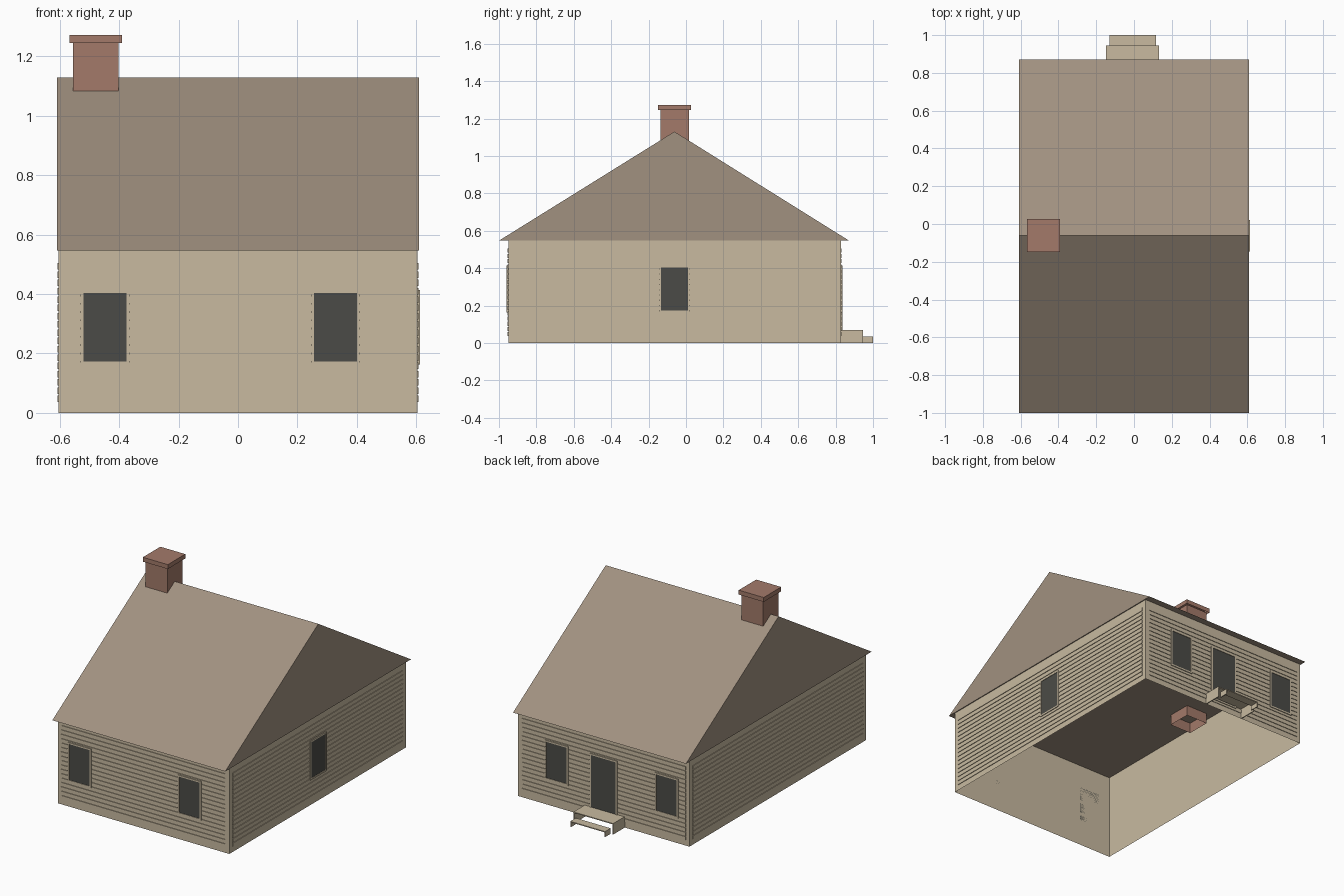
import bpy
import bmesh
from mathutils import Vector

cube = bpy.data.objects.get("Cube")
if cube:
    bpy.data.objects.remove(cube, do_unlink=True)


def material(name, hex_code):
    rgb = [int(hex_code[i:i + 2], 16) / 255 for i in (0, 2, 4)]
    colour = [c / 12.92 if c < 0.04 else ((c + 0.055) / 1.055) ** 2.4 for c in rgb] + [1]
    mat = bpy.data.materials.new(name)
    mat.use_nodes = True
    mat.diffuse_color = colour
    mat.node_tree.nodes["Principled BSDF"].inputs["Base Color"].default_value = colour
    return mat


TAN = material("tan siding", "c8baa0")
BROWN = material("brown roof", "a19180")
BRICK = material("red brick", "a37a6a")
DARK = material("dark glass", "4b4b47")


def add_box(bm, lo, hi, open_axes=()):
    """Box between two corners, leaving out the faces whose normal is listed."""
    lo, hi = Vector(lo), Vector(hi)
    made = bmesh.ops.create_cube(bm, size=1)["verts"]
    for v in made:
        v.co = Vector((lo[i] + (v.co[i] + 0.5) * (hi[i] - lo[i]) for i in range(3)))
    faces = {f for v in made for f in v.link_faces}
    for f in faces:
        f.normal_update()
    drop = [f for f in faces if any(f.normal.dot(Vector(a)) > 0.9 for a in open_axes)]
    bmesh.ops.delete(bm, geom=drop, context="FACES_ONLY")


def finish(name, bm, mat):
    mesh = bpy.data.meshes.new(name)
    bm.to_mesh(mesh)
    bm.free()
    mesh.materials.append(mat)
    obj = bpy.data.objects.new(name, mesh)
    bpy.context.collection.objects.link(obj)
    return obj


def boxes(name, mat, corners, open_axes=()):
    bm = bmesh.new()
    for lo, hi in corners:
        add_box(bm, lo, hi, open_axes)
    return finish(name, bm, mat)


UP, DOWN = (0, 0, 1), (0, 0, -1)
HALF_X, FRONT, BACK, EAVE = 0.604, -0.95, 0.828, 0.547

# Hollow wall shell, open below
boxes("wall_shell", TAN, [((-HALF_X, FRONT, 0), (HALF_X, BACK, EAVE))], (UP, DOWN))

# Gable roof prism with a flat ceiling underneath
bm = bmesh.new()
profile = [(-1, EAVE), (0.872, EAVE), (-0.062, 1.13)]
end = bm.faces.new([bm.verts.new((-0.61, y, z)) for y, z in profile])
out = bmesh.ops.extrude_face_region(bm, geom=[end], use_keep_orig=True)
for v in out["geom"]:
    if isinstance(v, bmesh.types.BMVert):
        v.co.x = 0.61
bmesh.ops.recalc_face_normals(bm, faces=bm.faces)
finish("roof", bm, BROWN)


def on_wall(side, u0, u1, z0, z1, depth):
    """Corners of a slab lying on the named wall."""
    if side in ("front", "back"):
        base, sign = (FRONT, -1) if side == "front" else (BACK, 1)
        y0, y1 = sorted((base, base + sign * depth))
        return (u0, y0, z0), (u1, y1, z1)
    sign = 1 if side == "left" else -1
    x0, x1 = sorted((sign * HALF_X, sign * (HALF_X + depth)))
    return (x0, u0, z0), (x1, u1, z1)


# Horizontal siding boards with narrow grooves between them
PITCH, GAP = 0.0279, 0.006
for side in ("front", "back", "left", "right"):
    u0, u1 = (-0.58, 0.575) if side in ("front", "back") else (-0.92, 0.797)
    rows = [0.036 + i * PITCH for i in range(17)]
    boxes(side + "_siding", TAN,
          [on_wall(side, u0, u1, z, z + PITCH - GAP, 0.004) for z in rows])


def opening(name, side, u0, u1, z0, z1):
    """Dark pane with a slim raised surround."""
    t = 0.01
    boxes(name + "_pane", DARK, [on_wall(side, u0, u1, z0, z1, 0.006)])
    boxes(name + "_frame", TAN, [
        on_wall(side, u0 - t, u0, z0 - t, z1 + t, 0.009),
        on_wall(side, u1, u1 + t, z0 - t, z1 + t, 0.009),
        on_wall(side, u0, u1, z1, z1 + t, 0.009),
        on_wall(side, u0, u1, z0 - t, z0, 0.009)])


# Windows and back door
for side in ("front", "back"):
    opening(side + "_right_window", side, -0.52, -0.375, 0.173, 0.403)
    opening(side + "_left_window", side, 0.256, 0.4, 0.173, 0.403)
opening("side_window", "left", -0.135, 0.01, 0.173, 0.403)
opening("back_door", "back", -0.09, 0.085, 0.06, 0.403)


# Open back steps: a tread on two side plates
def step(name, x0, x1, y0, y1, top):
    t = 0.006
    boxes(name, TAN, [((x0, y0, top - t), (x1, y1, top)),
                      ((x0, y0, 0), (x0 + t, y1, top - t)),
                      ((x1 - t, y0, 0), (x1, y1, top - t))])


step("upper_step", -0.148, 0.132, BACK, 0.945, 0.07)
step("lower_step", -0.13, 0.116, 0.945, 1.0, 0.035)

# Chimney shaft passing through the ceiling, and its cap
for name, half, z0, z1 in (("chimney_shaft", 0.076, 0.48, 1.246),
                           ("chimney_cap", 0.088, 1.245, 1.273)):
    cx, cy = -0.479, -0.061
    boxes(name, BRICK, [((cx - half, cy - half, z0), (cx + half, cy + half, z1))], (DOWN,))
